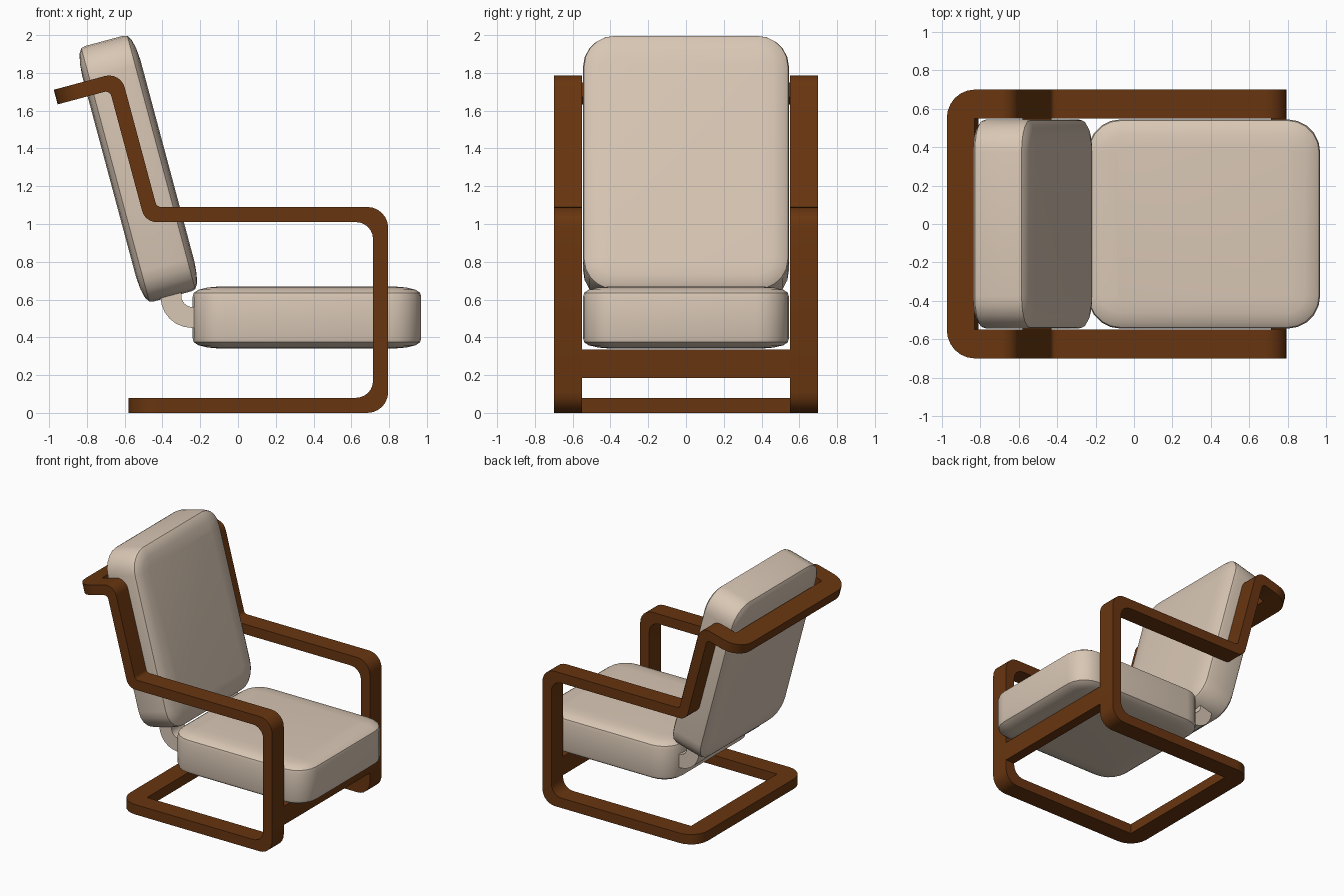
import bpy, bmesh, math
from mathutils import Vector, Matrix

if "Cube" in bpy.data.objects:
    bpy.data.objects.remove(bpy.data.objects["Cube"])

TILT = math.radians(15)
C, S = math.cos(TILT), math.sin(TILT)


def material(name, color):
    m = bpy.data.materials.new(name)
    m.diffuse_color = (*color, 1)
    m.use_nodes = True
    m.node_tree.nodes["Principled BSDF"].inputs["Base Color"].default_value = m.diffuse_color
    return m


WOOD = material("brown wood", (0.138, 0.036, 0.005))
FABRIC = material("beige fabric", (0.69, 0.57, 0.46))


def make(name, bm, mat, matrix=None, angle=30):
    bmesh.ops.recalc_face_normals(bm, faces=bm.faces)
    me = bpy.data.meshes.new(name)
    bm.to_mesh(me)
    bm.free()
    me.materials.append(mat)
    ob = bpy.data.objects.new(name, me)
    bpy.context.collection.objects.link(ob)
    if matrix:
        ob.matrix_world = matrix
    bpy.ops.object.select_all(action='DESELECT')
    ob.select_set(True)
    bpy.context.view_layer.objects.active = ob
    bpy.ops.object.shade_smooth_by_angle(angle=math.radians(angle))
    return ob


def fillet(points, seg=6):
    """points: (x, y, radius) of a closed outline -> list of 2D vectors"""
    out, n = [], len(points)
    for i, (x, y, r) in enumerate(points):
        p = Vector((x, y))
        if r <= 0:
            out.append(p)
            continue
        a = (Vector(points[i - 1][:2]) - p).normalized()
        b = (Vector(points[(i + 1) % n][:2]) - p).normalized()
        half = a.angle(b) / 2
        centre = p + (a + b).normalized() * (r / math.sin(half))
        v0 = p + a * (r / math.tan(half)) - centre
        v1 = p + b * (r / math.tan(half)) - centre
        sweep = v0.angle_signed(v1)
        for k in range(seg + 1):
            t = -sweep * k / seg
            out.append(centre + Vector((v0.x * math.cos(t) - v0.y * math.sin(t),
                                        v0.x * math.sin(t) + v0.y * math.cos(t))))
    return out


def prism(outline, lo, hi, to3d):
    """extrude a 2D outline between two depths"""
    bm = bmesh.new()
    a = [bm.verts.new(to3d(p.x, p.y, lo)) for p in outline]
    b = [bm.verts.new(to3d(p.x, p.y, hi)) for p in outline]
    bm.faces.new(a)
    bm.faces.new(b[::-1])
    for i in range(len(a)):
        j = (i + 1) % len(a)
        bm.faces.new((a[i], b[i], b[j], a[j]))
    return bm


def side(x, z, y):
    return (x, y, z)


def ribbon(path, t):
    """path: (x, z, radius on left, radius on right) -> outline of a bent strip"""
    pts = [Vector(p[:2]) for p in path]
    left, right = [], []
    for i, p in enumerate(pts):
        d0 = (p - pts[i - 1]).normalized() if i else None
        d1 = (pts[i + 1] - p).normalized() if i < len(pts) - 1 else None
        d0, d1 = d0 or d1, d1 or d0
        n0, n1 = Vector((-d0.y, d0.x)), Vector((-d1.y, d1.x))
        m = (n0 + n1).normalized()
        m *= t / 2 / m.dot(n0)
        left.append((*(p + m), path[i][2]))
        right.append((*(p - m), path[i][3]))
    return fillet(left + right[::-1])


# bent side frames: floor rail, front leg, arm, back post, top rail
T, BAR = 0.08, 0.15
head_end = Vector((-0.965, 1.672))
head_dir = Vector((C, S))
head_cut = head_end + head_dir * BAR
bend_arm = Vector((-0.461, 1.05))
k = (bend_arm - head_end).dot(head_dir)
bend_top = head_end + head_dir * k
path = [(-0.43, 0.04, 0, 0), (0.755, 0.04, 0.09, 0.11), (0.755, 1.05, 0.09, 0.11),
        (*bend_arm, 0.08, 0.03), (*bend_top, 0.03, 0.085), (*head_cut, 0, 0)]
for nm, lo in (("left", 0.55), ("right", -0.70)):
    make(nm + "_side_frame", prism(ribbon(path, T), lo, lo + 0.15, side), WOOD)

# rear cross rails with rounded outer corners (floor and head)
rail = fillet([(BAR, 0.7, 0), (0, 0.7, 0.149), (0, -0.7, 0.149), (BAR, -0.7, 0)])
flat = lambda x, y, z: (x, y, z)
make("rear_floor_rail", prism(rail, 0, T, flat), WOOD, Matrix.Translation((-0.58, 0, 0)))
make("rear_head_rail", prism(rail, -T / 2, T / 2, flat), WOOD,
     Matrix.Translation((head_end.x, 0, head_end.y)) @ Matrix.Rotation(-TILT, 4, 'Y'))

# front cross bar under the seat
bar = [Vector(p) for p in ((0.715, 0.185), (0.795, 0.185), (0.795, 0.335), (0.715, 0.335))]
make("front_cross_bar", prism(bar, -0.55, 0.55, side), WOOD)


def cushion(name, lx, ly, lz, matrix):
    """stack of rounded rectangles with soft rolled edges"""
    prof = [(0.15, 0), (0.08, 0.006), (0.03, 0.018), (0.006, 0.034), (0, 0.055)]
    levels = [(d, -lz / 2 + h) for d, h in prof] + [(d, lz / 2 - h) for d, h in prof[::-1]]
    bm = bmesh.new()
    rings = []
    for d, z in levels:
        x, y, r = lx / 2 - d, ly / 2 - d, 0.17 - d
        o = fillet([(x, y, r), (-x, y, r), (-x, -y, r), (x, -y, r)], 5)
        rings.append([bm.verts.new((p.x, p.y, z)) for p in o])
    for a, b in zip(rings, rings[1:]):
        for i in range(len(a)):
            j = (i + 1) % len(a)
            bm.faces.new((a[i], a[j], b[j], b[i]))
    bm.faces.new(rings[0][::-1])
    bm.faces.new(rings[-1])
    return make(name, bm, FABRIC, matrix)


# seat and tilted back cushions
cushion("seat_cushion", 1.21, 1.09, 0.33, Matrix.Translation((0.365, 0, 0.505)))
cushion("back_cushion", 1.40, 1.09, 0.32, Matrix.Translation((-0.528, 0, 1.293))
        @ Matrix.Rotation(math.radians(75), 4, 'Y'))

# two curved straps joining seat and back
strap = ribbon([(-0.355, 0.68, 0, 0), (-0.355, 0.505, 0.06, 0.165), (-0.18, 0.505, 0, 0)], 0.11)
for nm, lo in (("left", 0.26), ("right", -0.42)):
    make(nm + "_strap", prism(strap, lo, lo + 0.16, side), FABRIC)
